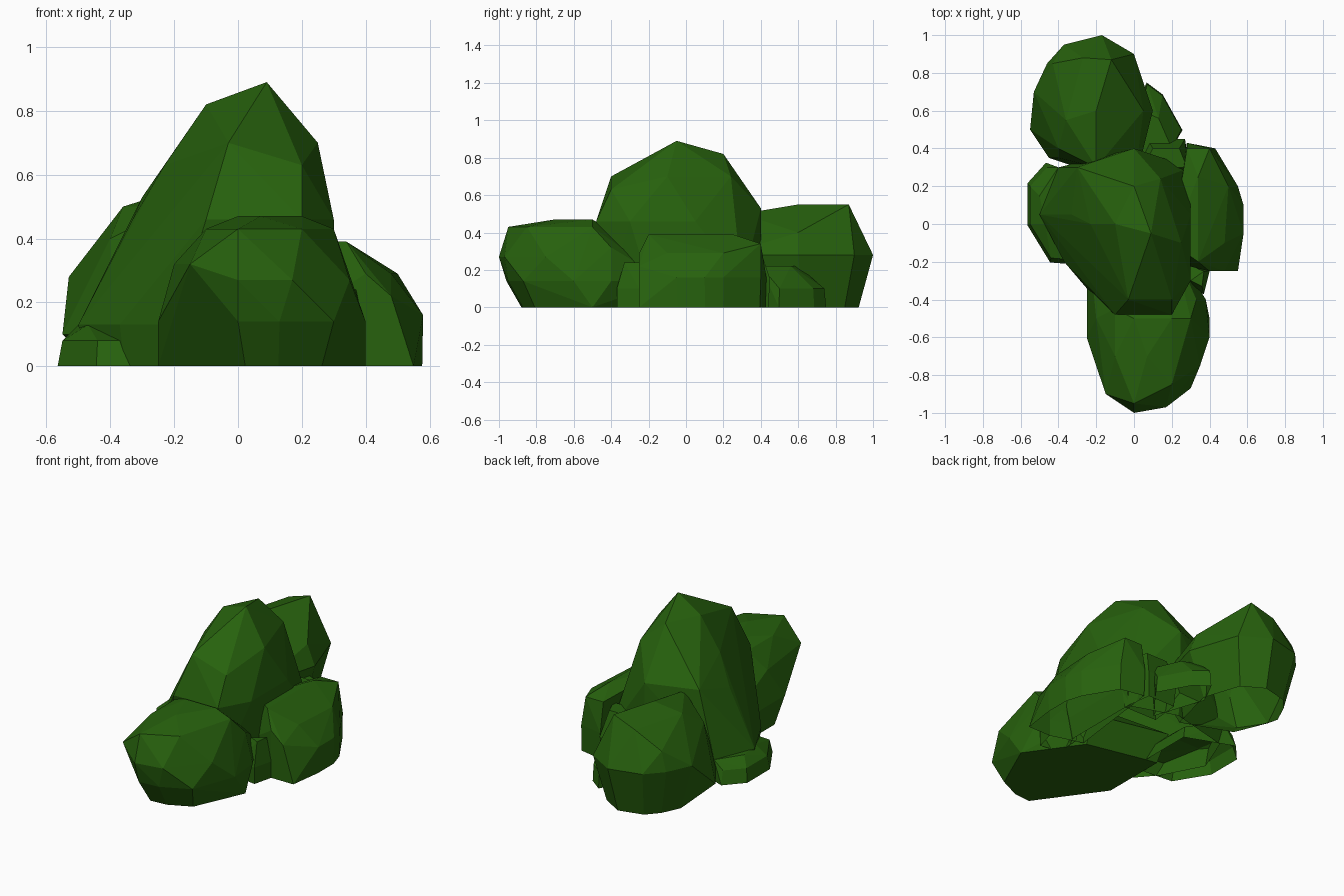
import bpy
import bmesh
import math
from mathutils import Vector

cube = bpy.data.objects.get("Cube")
if cube:
    bpy.data.objects.remove(cube, do_unlink=True)

# One leaf colour for the whole bush
leaf_green = bpy.data.materials.new("leaf_green")
leaf_green.use_nodes = True
leaf_colour = (0.02, 0.12, 0.004, 1)
leaf_green.diffuse_color = leaf_colour
leaf_green.node_tree.nodes["Principled BSDF"].inputs["Base Color"].default_value = leaf_colour


def leaf_mass(name, waist_height, waist, taper, upper, open_base=True):
    """Wrap a faceted convex skin around a foot, a waist and upper corners."""
    bm = bmesh.new()
    outline = [Vector((x, y, waist_height)) for x, y in waist]

    # The foot on the ground is the waist, scaled about its middle
    middle = sum(outline, Vector()) / len(outline)
    for corner in outline:
        foot = middle.lerp(corner, taper)
        foot.z = 0
        bm.verts.new(corner)
        bm.verts.new(foot)
    for height, corners in upper.items():
        for x, y in corners:
            bm.verts.new((x, y, height))

    hull = bmesh.ops.convex_hull(bm, input=bm.verts[:])
    unused = {v for v in hull["geom_interior"] + hull["geom_unused"]
              if isinstance(v, bmesh.types.BMVert)}
    bmesh.ops.delete(bm, geom=list(unused), context="VERTS")

    # Merge nearly flat neighbours into larger facets
    bmesh.ops.dissolve_limit(bm, angle_limit=math.radians(2),
                             verts=bm.verts[:], edges=bm.edges[:])
    bmesh.ops.recalc_face_normals(bm, faces=bm.faces[:])

    # Remove the ground face so the mass is a hollow shell
    if open_base:
        ground = [face for face in bm.faces
                  if all(vert.co.z < 0.001 for vert in face.verts)]
        bmesh.ops.delete(bm, geom=ground, context="FACES")

    mesh = bpy.data.meshes.new(name)
    bm.to_mesh(mesh)
    bm.free()
    mesh.materials.append(leaf_green)
    obj = bpy.data.objects.new(name, mesh)
    bpy.context.scene.collection.objects.link(obj)
    return obj


# Tall middle of the bush
leaf_mass(
    "centre_foliage",
    waist_height=.13,
    waist=[(-.5, .05), (-.37, -.2), (-.2, -.4), (.2, -.4), (.3, -.2), (.3, .3), (0, .4), (-.4, .3)],
    taper=.95,
    upper={
        .46: [(-.1, -.48), (.2, -.48), (.3, -.3), (.3, .05), (-.33, .05)],
        .53: [(0, .4), (-.3, .3)],
        .63: [(.2, -.4), (-.23, 0)],
        .7: [(-.03, -.4), (.25, -.1), (.14, .24)],
        .82: [(-.1, 0), (0, .2)],
        .89: [(.09, -.05)],
    })

# Rounded front clump, the only one with a closed base
leaf_mass(
    "front_foliage",
    waist_height=.14,
    waist=[(-.25, -.6), (0, -.96), (.13, -.95), (.3, -.87), (.4, -.6), (.38, -.4), (.2, -.1), (-.25, 0)],
    taper=.8,
    upper={
        0: [(-.25, -.5), (-.25, -.1), (.4, -.5)],
        .27: [(0, -1), (.17, -.97), (.35, -.75)],
        .32: [(-.15, -.9), (-.2, -.5), (.33, -.4)],
        .43: [(0, -.95), (-.1, -.7), (-.1, -.45), (.2, -.85), (.3, -.5)],
        .47: [(.07, -.7), (.2, -.5), (0, -.5)],
    },
    open_base=False)

# Large clump behind
leaf_mass(
    "back_foliage",
    waist_height=.28,
    waist=[(-.53, .7), (-.46, .85), (-.37, .95), (-.17, 1), (0, .9), (.1, .6), (0, .2), (-.4, .35)],
    taper=.75,
    upper={
        .1: [(-.55, .5), (-.45, .35)],
        .4: [(-.43, .85), (-.4, .4), (.05, .6)],
        .5: [(-.27, .88), (-.36, .55), (-.2, .3)],
        .55: [(-.12, .87), (-.2, .6)],
    })

# Wide clump on the left flank
leaf_mass(
    "left_foliage",
    waist_height=.16,
    waist=[(.58, -.05), (.58, .1), (.55, .2), (.43, .4), (.28, .43), (.2, -.2)],
    taper=.98,
    upper={
        0: [(.4, -.25), (.55, -.25)],
        .22: [(.48, -.25)],
        .29: [(.48, -.1), (.5, .2), (.4, -.25)],
        .34: [(.4, .4), (.28, .4)],
        .39: [(.34, -.2), (.34, .25), (.2, -.1)],
    })

# Low clump on the right flank
leaf_mass(
    "right_foliage",
    waist_height=.08,
    waist=[(-.55, .2), (-.55, 0), (-.44, -.18), (-.2, -.2), (-.2, .2), (-.46, .3)],
    taper=1.1,
    upper={.13: [(-.5, .15), (-.47, 0), (-.25, 0), (-.4, .3)]})

# Small filler clumps between the larger ones
leaf_mass(
    "back_corner_foliage",
    waist_height=.1,
    waist=[(.07, .74), (.15, .68), (.25, .5), (.1, .3), (0, .6)],
    taper=1.05,
    upper={.22: [(.04, .6), (.13, .56), (.2, .4), (0, .3)]})
leaf_mass(
    "rear_join_foliage",
    waist_height=.15,
    waist=[(.05, .25), (.3, .25), (.27, .45), (.07, .45)],
    taper=.9,
    upper={.3: [(.1, .4), (.24, .4), (.28, .3), (.05, .3)]})
leaf_mass(
    "front_corner_foliage",
    waist_height=.1,
    waist=[(.25, -.35), (.37, -.37), (.4, -.25), (.25, -.2)],
    taper=1,
    upper={.24: [(.3, -.3), (.36, -.33), (.37, -.25)]})
